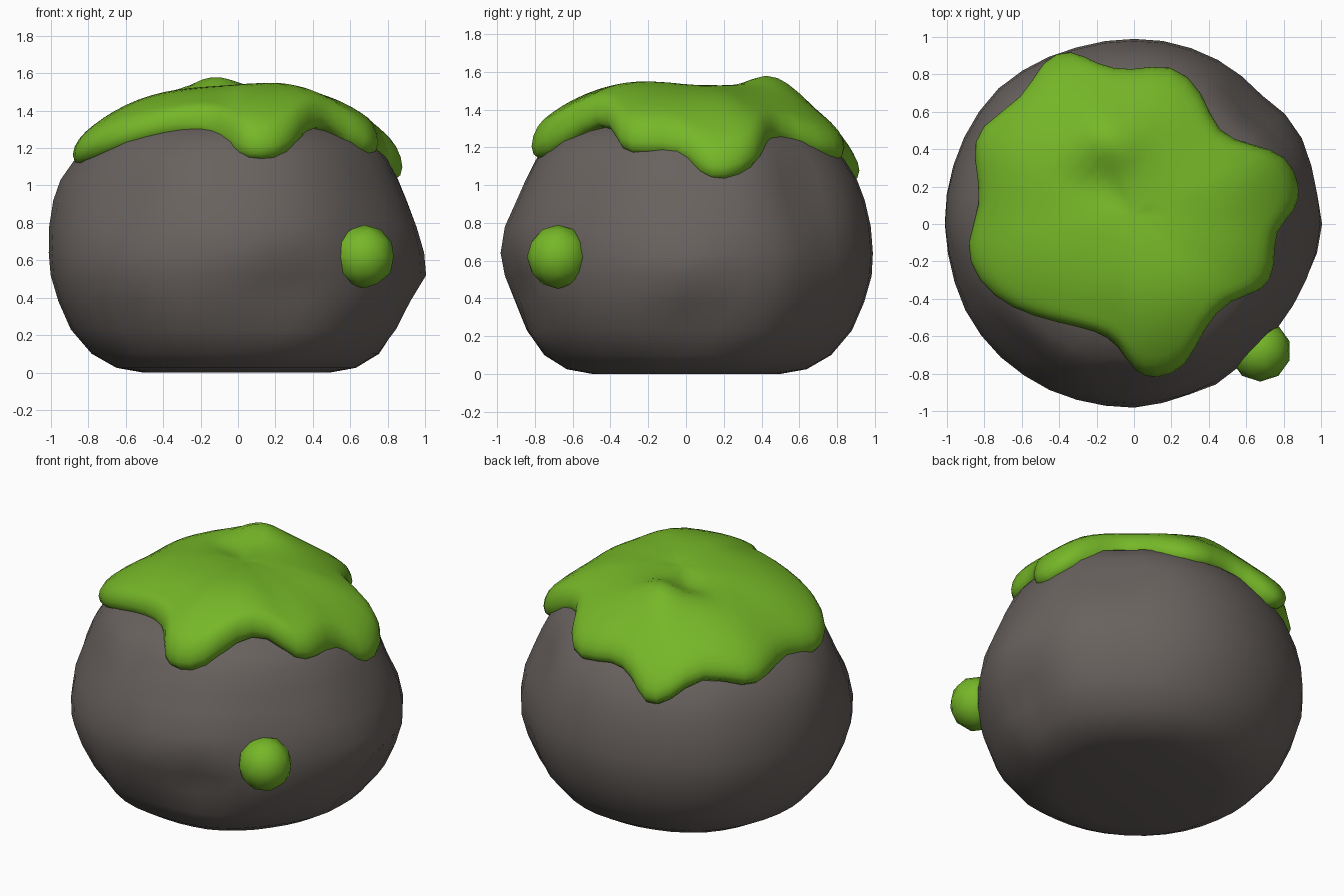
import bpy, bmesh, math

if "Cube" in bpy.data.objects:
    bpy.data.objects.remove(bpy.data.objects["Cube"])


def material(name, color):
    m = bpy.data.materials.new(name)
    m.diffuse_color = (*color, 1)
    m.use_nodes = True
    m.node_tree.nodes["Principled BSDF"].inputs["Base Color"].default_value = m.diffuse_color
    return m


STONE = material("dark stone", (0.14, 0.122, 0.114))
MOSS = material("moss green", (0.18, 0.475, 0.021))


def bump(p, c, size, amount):
    return amount * math.exp(-sum((a - b) ** 2 for a, b in zip(p, c)) / (2 * size * size))


def skin(name, rings, bottom, top, mat, levels=0):
    """Joins closed rings (low to high) and caps them with two poles."""
    bm = bmesh.new()
    vs = [[bm.verts.new(p) for p in r] for r in rings]
    n = len(rings[0])
    for a, b in zip(vs, vs[1:]):
        for i in range(n):
            j = (i + 1) % n
            bm.faces.new((a[i], a[j], b[j], b[i]))
    lo, hi = bm.verts.new(bottom), bm.verts.new(top)
    for i in range(n):
        j = (i + 1) % n
        bm.faces.new((lo, vs[0][j], vs[0][i]))
        bm.faces.new((hi, vs[-1][i], vs[-1][j]))
    bmesh.ops.recalc_face_normals(bm, faces=bm.faces)
    for f in bm.faces:
        f.smooth = True
    me = bpy.data.meshes.new(name)
    bm.to_mesh(me)
    bm.free()
    ob = bpy.data.objects.new(name, me)
    bpy.context.collection.objects.link(ob)
    me.materials.append(mat)
    if levels:
        s = ob.modifiers.new("smooth", 'SUBSURF')
        s.levels = s.render_levels = levels
    return ob


# Boulder: profile (radius, height) times plan radius by angle, with soft dents
outline = [(0, .985), (23, 1.015), (32, 1.025), (45, .985), (63, .995), (80, 1.0), (93, .998),
           (107, 1.0), (136, 1.035), (150, 1.03), (167, 1.02), (191, 1.012), (209, 1.025),
           (223, 1.025), (234, 1.015), (258, 1.0), (275, .99), (291, .995), (308, .975),
           (327, .96), (344, .98), (360, .985)]
profile = [(.5, 0), (.64, .025), (.77, .1), (.88, .23), (.945, .38), (.985, .52), (.992, .64),
           (.985, .78), (.96, .92), (.92, 1.03), (.845, 1.14), (.75, 1.23), (.6, 1.31),
           (.35, 1.38)]
dents = [((.3, -.9, .47), .11, .07), ((.9, .05, .3), .11, .06), ((-.65, -.65, .98), .17, .04),
         ((-.12, -.78, 1.12), .06, .04), ((-.6, -.75, .25), .1, .04),
         ((.68, .62, .98), .16, .05), ((.45, -.8, .4), .1, .03), ((.6, -.68, .66), .1, .03),
         ((0, -.9, .36), .2, .04), ((1, -.03, .5), .12, -.045), ((0, -1, .64), .13, -.015),
         ((-.95, 0, 1.03), .2, -.04)]


def plan_radius(deg):
    for (a, ra), (b, rb) in zip(outline, outline[1:]):
        if a <= deg <= b:
            return ra + (rb - ra) * (deg - a) / (b - a)


N = 40
rings = []
for r, z in profile:
    ring = []
    for i in range(N):
        d = 360 * i / N
        c, s = math.cos(math.radians(d)), math.sin(math.radians(d))
        R = r * plan_radius(d)
        # shoulder is slimmer towards the front right
        R -= bump((z,), (1.0,), .15, .04 + .03 * math.cos(math.radians(d + 60)))
        R -= sum(bump((R * c, R * s, z), *dent) for dent in dents)
        ring.append((R * c, R * s, z))
    rings.append(ring)
skin("boulder", rings, (0, 0, 0), (0, 0, 1.42), STONE)

# Moss cap: lobed rim (x, y, lower edge height), domed top, rounded lip
rim = [(.88, .2, 1.01), (.81, .37, 1.08), (.62, .42, 1.18), (.43, .47, 1.26), (.37, .7, 1.16),
       (.2, .86, 1.11), (-.02, .80, 1.17), (-.2, .84, 1.12), (-.33, .93, .98),
       (-.49, .87, 1.03), (-.57, .66, 1.18), (-.83, .52, 1.08), (-.85, .35, 1.1),
       (-.79, .1, 1.15), (-.9, -.1, 1.08), (-.83, -.3, 1.13), (-.65, -.45, 1.2),
       (-.4, -.52, 1.27), (-.2, -.56, 1.28), (-.08, -.63, 1.22), (0, -.79, 1.15),
       (.12, -.82, 1.13), (.28, -.76, 1.15), (.37, -.54, 1.31), (.5, -.39, 1.32),
       (.69, -.36, 1.16), (.75, -.22, 1.16), (.73, -.03, 1.17), (.86, .07, 1.04)]
CY = .04


def scaled(p, t):
    return p[0] * t * 1.015, CY + (p[1] - CY) * t * 1.015


def top_height(x, y, t, edge):
    lip = .155 if x > .5 or y < -.55 else .125
    z = 1.53 + (edge + lip - 1.53) * t ** 3
    return (z + bump((x, y), (-.15, .44), .13, .13) + bump((x, y), (-.17, .25), .1, -.09)
            + bump((x, y), (.22, -.4), .22, .045))


rings = [[(*scaled(p, .82), p[2]) for p in rim],
         [(*scaled(p, .97), p[2] - .01) for p in rim],
         [(*scaled(p, 1.015), p[2] + .06) for p in rim]]
for t in (.97, .88, .75, .6, .45, .3, .15):
    ring = []
    for p in rim:
        x, y = scaled(p, t)
        ring.append((x, y, top_height(x, y, t, p[2])))
    rings.append(ring)
skin("moss_cap", rings, (0, CY, 1.3), (0, CY, 1.52), MOSS, 1)

# Small moss tuft on the front right side
bpy.ops.mesh.primitive_ico_sphere_add(subdivisions=2, radius=.165, location=(.675, -.678, .62))
tuft = bpy.context.object
tuft.name = "moss_tuft"
tuft.scale = (1, 1, 1.03)
tuft.data.materials.append(MOSS)
for f in tuft.data.polygons:
    f.use_smooth = True
